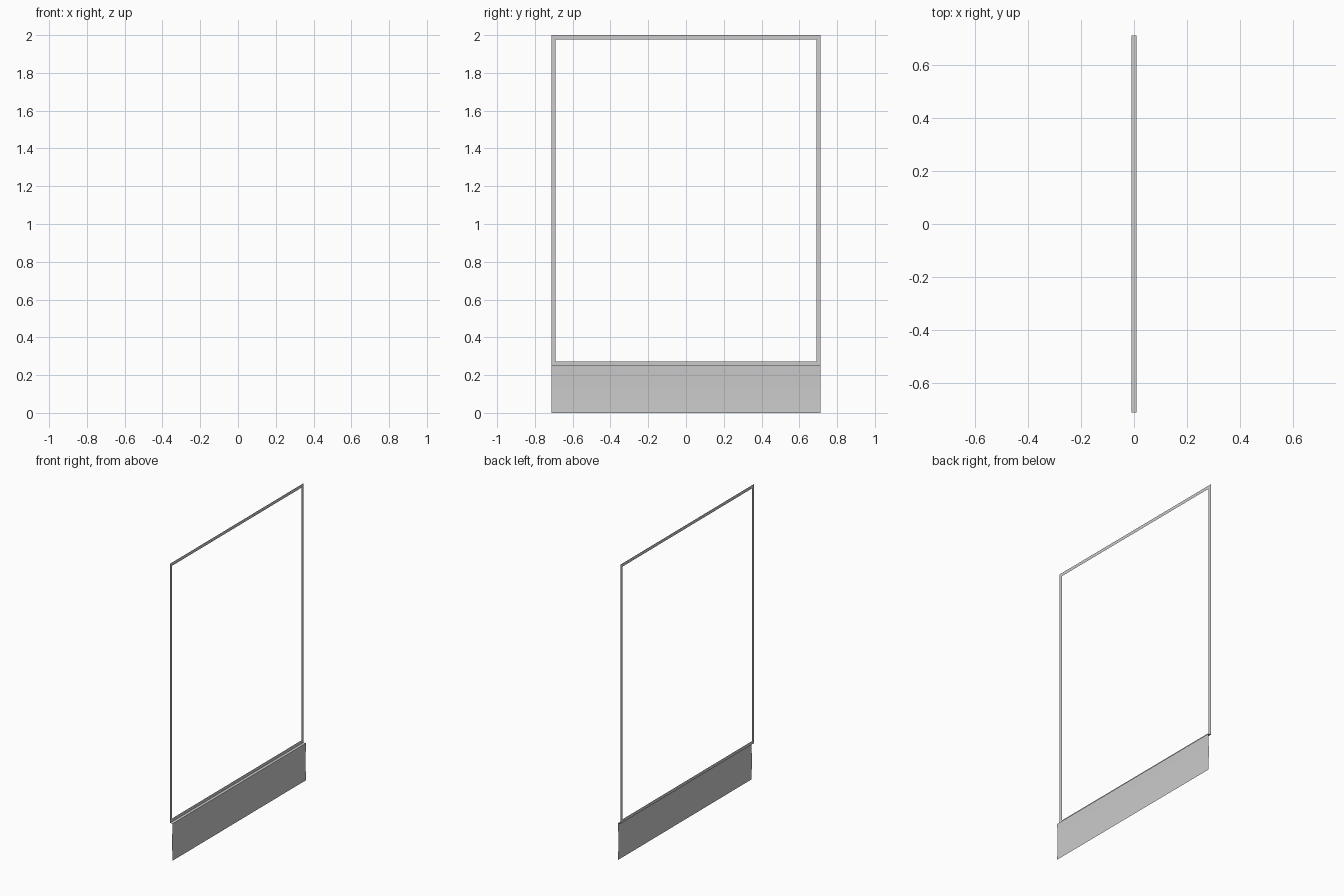
import bpy, bmesh

if "Cube" in bpy.data.objects:
    bpy.data.objects.remove(bpy.data.objects["Cube"])

HALF = 0.712      # half width along y
X = 0.0095        # half depth
Z0, Z1 = 0.25, 2.0
B = 0.022         # border width


def sheet(name, loops):
    """Join consecutive point loops of equal length with quads."""
    bm = bmesh.new()
    rows = [[bm.verts.new(p) for p in loop] for loop in loops]
    for a, b in zip(rows, rows[1:]):
        n = len(a)
        for i in range(n if n > 2 else 1):
            j = (i + 1) % n
            bm.faces.new((a[i], a[j], b[j], b[i]))
    mesh = bpy.data.meshes.new(name)
    bm.to_mesh(mesh)
    bm.free()
    obj = bpy.data.objects.new(name, mesh)
    bpy.context.collection.objects.link(obj)
    return obj


def rect(inset):
    h = HALF - inset
    return [(-X, -h, Z0 + inset), (-X, h, Z0 + inset),
            (-X, h, Z1 - inset), (-X, -h, Z1 - inset)]


# Thin flat border around the opening
sheet("window_frame", [rect(0), rect(B)])

# Ledge stepping forward, then the lower panel with a very slight bow
profile = [(X, Z0), (X - 0.002, 0.19), (X - 0.003, 0.125), (X - 0.002, 0.06), (X, 0)]
line = lambda x, z: [(x, -HALF, z), (x, HALF, z)]
sheet("ledge", [line(X, Z0), line(-X, Z0)])
sheet("lower_panel", [line(x, z) for x, z in reversed(profile)])
